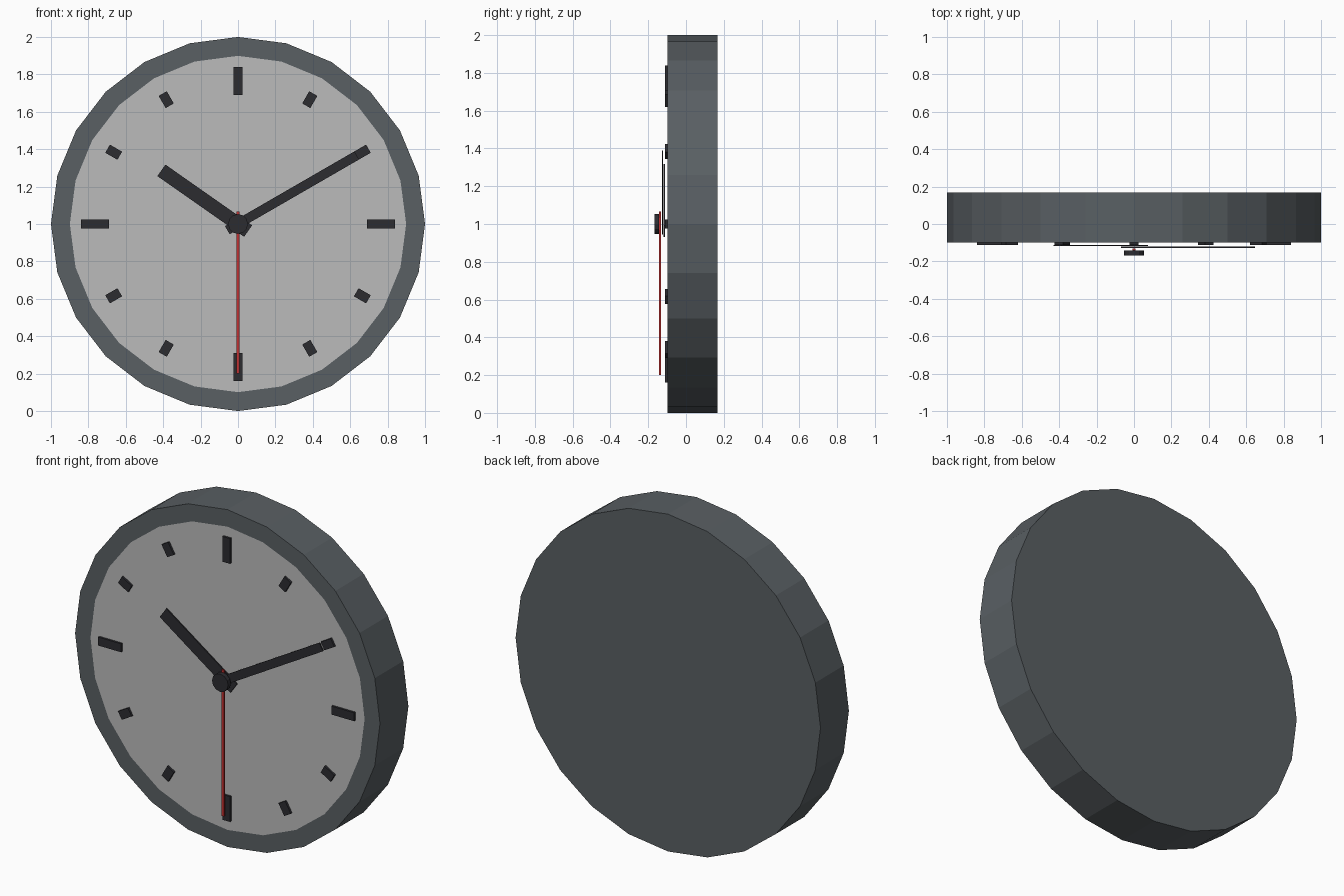
import bpy, bmesh
from math import radians, sin, cos, pi
from mathutils import Matrix, Vector

if "Cube" in bpy.data.objects:
    bpy.data.objects.remove(bpy.data.objects["Cube"])

CENTRE = Vector((0, 0, 1))


def material(name, rgb):
    m = bpy.data.materials.new(name)
    m.diffuse_color = (*rgb, 1)
    m.use_nodes = True
    m.node_tree.nodes["Principled BSDF"].inputs["Base Color"].default_value = m.diffuse_color
    return m


CASE = material("case_grey", (0.10, 0.115, 0.125))
DIAL = material("dial_grey", (0.50, 0.50, 0.50))
DARK = material("dark", (0.025, 0.025, 0.03))
RED = material("red", (0.55, 0.03, 0.03))


def finish(bm, name, mats):
    mesh = bpy.data.meshes.new(name)
    bmesh.ops.recalc_face_normals(bm, faces=bm.faces)
    bm.to_mesh(mesh)
    bm.free()
    for m in mats:
        mesh.materials.append(m)
    ob = bpy.data.objects.new(name, mesh)
    ob.location = CENTRE
    bpy.context.collection.objects.link(ob)
    return ob


def disc(name, radius, sides, front, back, mats):
    """Prism along y with its first corner pointing up; returns bmesh and front face."""
    bm = bmesh.new()
    ring = [bm.verts.new((radius * sin(2 * pi * i / sides), front,
                          radius * cos(2 * pi * i / sides))) for i in range(sides)]
    face = bm.faces.new(ring)
    rear = bmesh.ops.extrude_face_region(bm, geom=[face], use_keep_orig=True)["geom"]
    bmesh.ops.translate(bm, vec=(0, back - front, 0),
                        verts=[v for v in rear if isinstance(v, bmesh.types.BMVert)])
    return bm, face


def bar(name, hour, r0, r1, width, front, back, mat):
    """Radial box from r0 to r1, pointing at the given hour."""
    bm = bmesh.new()
    bmesh.ops.create_cube(bm, size=1)
    bmesh.ops.scale(bm, vec=(width, back - front, r1 - r0), verts=bm.verts)
    bmesh.ops.translate(bm, vec=(0, (front + back) / 2, (r0 + r1) / 2), verts=bm.verts)
    ob = finish(bm, name, [mat])
    ob.rotation_euler.y = radians(hour * 30)
    return ob


# Case with flush dial inset in its front face
bm, front_face = disc("case", 1.0, 24, -0.098, 0.168, None)
bmesh.ops.inset_region(bm, faces=[front_face], thickness=0.1, use_even_offset=True)
front_face.material_index = 1
finish(bm, "case_and_dial", [CASE, DIAL])

# Hour markers, longer at the quarters
for h in range(12):
    r0, r1 = (0.69, 0.84) if h % 3 == 0 else (0.73, 0.805)
    bar(f"hour_marker_{h or 12}", h, r0, r1, 0.05, -0.111, -0.097, DARK)

# Hands
bar("hour_hand", 305 / 30, -0.066, 0.5, 0.075, -0.118, -0.111, DARK)
bar("minute_hand", 2, -0.066, 0.733, 0.05, -0.128, -0.121, DARK)
bar("second_hand", 6, -0.066, 0.8, 0.017, -0.143, -0.132, RED)

# Centre cap
bm, _ = disc("centre_cap", 0.053, 12, -0.168, -0.142, None)
finish(bm, "centre_cap", [DARK])
